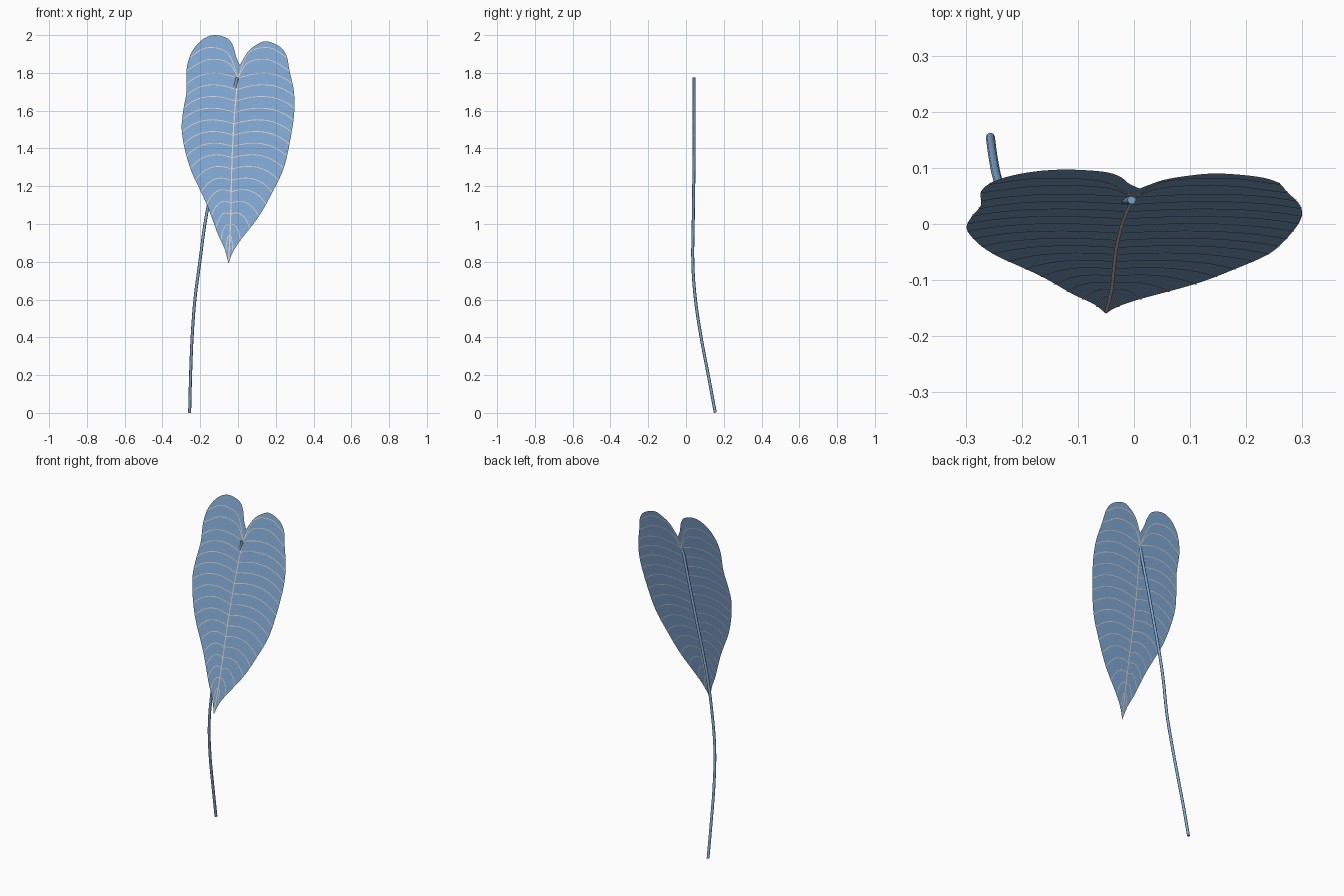
import bpy
import bmesh
from mathutils import Vector

cube = bpy.data.objects.get("Cube")
if cube:
    bpy.data.objects.remove(cube, do_unlink=True)


def make_material(name, rgb):
    mat = bpy.data.materials.new(name)
    mat.use_nodes = True
    color = (*rgb, 1.0)
    mat.diffuse_color = color
    bsdf = mat.node_tree.nodes["Principled BSDF"]
    bsdf.inputs["Base Color"].default_value = color
    bsdf.inputs["Roughness"].default_value = 0.8
    return mat


blue = make_material("leaf blue", (0.21, 0.39, 0.64))
cream = make_material("vein cream", (0.76, 0.62, 0.53))

NORMAL = Vector((0, -1, 0.212)).normalized()


def on_leaf(x, z, lift=0.0):
    """Point on the tilted plane of the blade."""
    return Vector((x, 0.097 - 0.212 * (2 - z), z)) + NORMAL * lift


def smooth(points, steps=5):
    """Catmull-Rom curve through the points."""
    pts = [Vector(p) for p in points]
    pts = [2 * pts[0] - pts[1]] + pts + [2 * pts[-1] - pts[-2]]
    out = []
    for a, b, c, d in zip(pts, pts[1:], pts[2:], pts[3:]):
        for i in range(steps):
            t = i / steps
            out.append(0.5 * (2 * b + (c - a) * t + (2 * a - 5 * b + 4 * c - d) * t**2
                              + (3 * b - a - 3 * c + d) * t**3))
    return out + [pts[-2]]


def add_mesh(name, bm, mat):
    mesh = bpy.data.meshes.new(name)
    bm.to_mesh(mesh)
    bm.free()
    mesh.materials.append(mat)
    obj = bpy.data.objects.new(name, mesh)
    bpy.context.collection.objects.link(obj)
    return obj


# Blade outline: notch to tip down each side, as (x, z)
right_side = smooth([(0.01, 1.84), (-0.01, 1.885), (-0.025, 1.94), (-0.055, 1.982),
                     (-0.125, 2.0), (-0.19, 1.975), (-0.245, 1.91), (-0.272, 1.82),
                     (-0.273, 1.7), (-0.29, 1.6), (-0.298, 1.5), (-0.278, 1.38),
                     (-0.245, 1.275), (-0.203, 1.185), (-0.16, 1.09), (-0.11, 0.955),
                     (-0.072, 0.87), (-0.05, 0.79)])
left_side = smooth([(0.01, 1.84), (0.025, 1.868), (0.055, 1.915), (0.1, 1.95),
                    (0.15, 1.967), (0.22, 1.94), (0.257, 1.89), (0.273, 1.81),
                    (0.296, 1.7), (0.297, 1.58), (0.272, 1.42), (0.24, 1.29),
                    (0.183, 1.17), (0.11, 1.04), (0.01, 0.91), (-0.03, 0.845),
                    (-0.05, 0.79)])

bm = bmesh.new()
ring = [bm.verts.new(on_leaf(*p)) for p in right_side + left_side[-2:0:-1]]
face = bm.faces.new(ring)
face.normal_update()
if face.normal.dot(NORMAL) < 0:
    face.normal_flip()
bmesh.ops.triangulate(bm, faces=[face])
add_mesh("leaf_blade", bm, blue)


# Veins: thin ribbons on both faces of the blade
def ribbon(bm, path, width):
    for lift in (0.0012, -0.0012):
        rows = []
        for i, p in enumerate(path):
            tangent = path[min(i + 1, len(path) - 1)] - path[max(i - 1, 0)]
            side = Vector((-tangent.y, tangent.x)).normalized() * width / 2
            rows.append([bm.verts.new(on_leaf(*q, lift)) for q in (p + side, p - side)])
        for (a, b), (c, d) in zip(rows, rows[1:]):
            quad = bm.faces.new((a, b, d, c))
            quad.normal_update()
            if quad.normal.dot(NORMAL) * lift < 0:
                quad.normal_flip()


def at_height(side, z):
    """Where a side line passes height z, searching up from the tip."""
    for a, b in zip(side[::-1], side[-2::-1]):
        if a.y <= z <= b.y:
            return a.lerp(b, (z - a.y) / (b.y - a.y))
    return side[-1]


midrib = smooth([(0.0, 1.775), (-0.012, 1.66), (-0.024, 1.5), (-0.033, 1.3),
                 (-0.04, 1.0), (-0.05, 0.8)])
bm = bmesh.new()
ribbon(bm, midrib, 0.006)
add_mesh("midrib", bm, cream)

COUNT = 15
bm = bmesh.new()
for side in (right_side, left_side):
    for i in range(COUNT):
        t = i / (COUNT - 1)
        root_z = 1.77 - 0.84 * t
        start = at_height(midrib, root_z)
        end = at_height(side, root_z - 0.03 - 0.05 * t)
        bend = start.lerp(end, 0.62)
        bend.y = root_z + 0.07 - 0.04 * t
        path = [(1 - s)**2 * start + 2 * s * (1 - s) * bend + s**2 * end
                for s in (k / 12 for k in range(13))]
        ribbon(bm, path, 0.004)
    # Fanned veins inside the lobe
    sign = 1 if side is left_side else -1
    for end_z, rise in ((1.81, 0.13), (1.88, 0.21)):
        start, end = midrib[0], at_height(side, end_z)
        a = start + Vector((sign * 0.055, rise * 0.62))
        b = Vector((sign * 0.165, 1.765 + rise * 0.8))
        ribbon(bm, smooth([start, a, b, end]), 0.004)
add_mesh("side_veins", bm, cream)

# Stalk: a slender bent tube joining the blade just below the notch
stalk = bpy.data.curves.new("stalk", "CURVE")
stalk.dimensions = "3D"
stalk.bevel_depth = 0.008
stalk.bevel_resolution = 2
stalk.use_fill_caps = True
path = smooth([(-0.256, 0.155, 0.001), (-0.251, 0.118, 0.2), (-0.243, 0.08, 0.4),
               (-0.228, 0.05, 0.6), (-0.202, 0.036, 0.8), (-0.165, 0.039, 1.06),
               (-0.09, 0.043, 1.4), (-0.004, 0.043, 1.775)])
spline = stalk.splines.new("POLY")
spline.points.add(len(path) - 1)
for point, co in zip(spline.points, path):
    point.co = (*co, 1)
spline.use_smooth = True
stalk.materials.append(blue)
bpy.context.collection.objects.link(bpy.data.objects.new("stalk", stalk))
